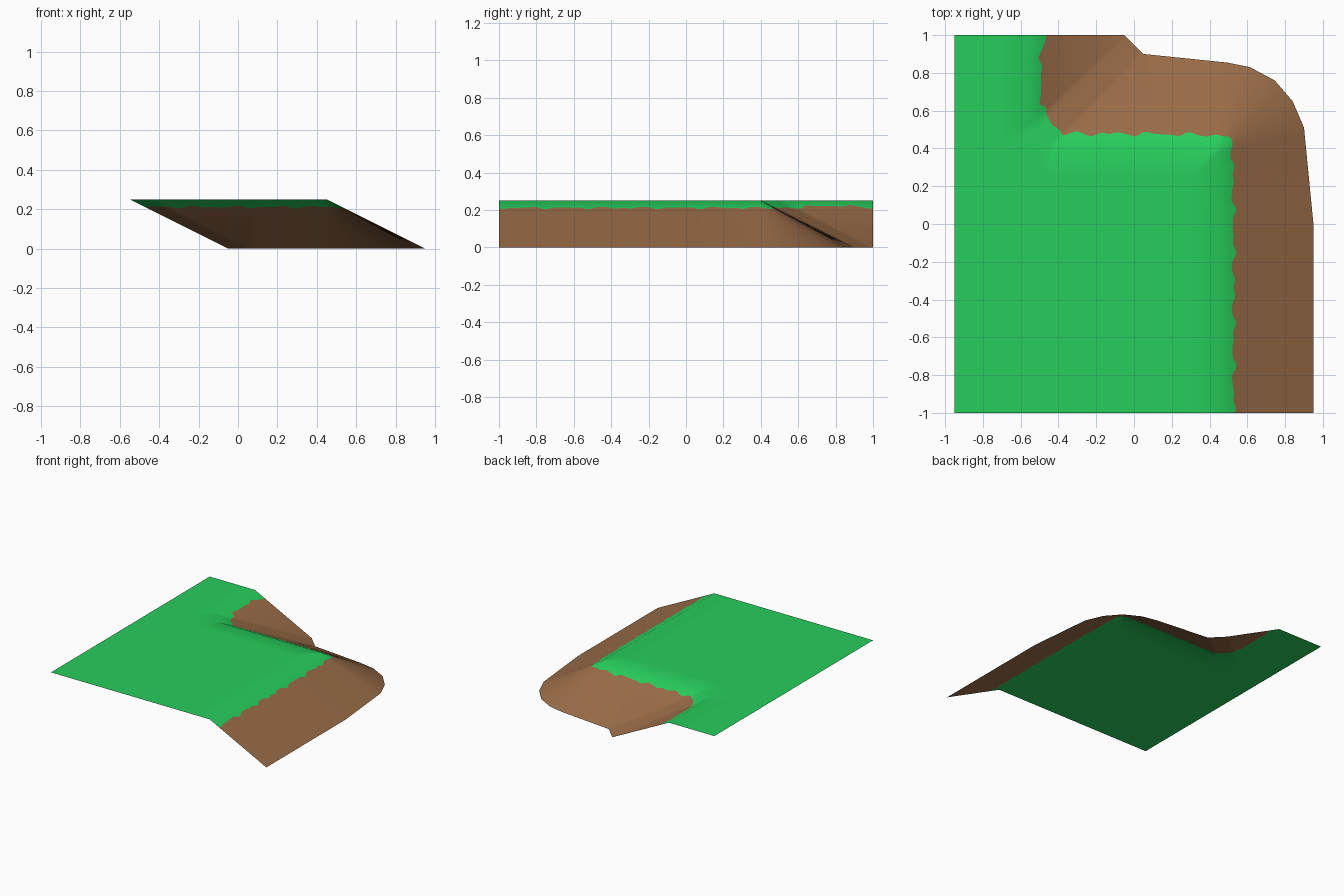
import bpy, bmesh, math
from mathutils import Vector

if "Cube" in bpy.data.objects:
    bpy.data.objects.remove(bpy.data.objects["Cube"])

TOP = 0.25  # plateau height


def material(name, rgb):
    m = bpy.data.materials.new(name)
    m.diffuse_color = (*rgb, 1)
    m.use_nodes = True
    m.node_tree.nodes["Principled BSDF"].inputs["Base Color"].default_value = m.diffuse_color
    return m


# Stations along the bank: (inner grass line, plateau edge, foot of slope)
corner = [(.90, .51), (.84, .65), (.745, .76), (.615, .83), (.49, .855)]
stations = [((.30, -1), (.45, -1), (.95, -1)),
            ((.30, 0), (.45, 0), (.95, 0))]
stations += [((.30, .25), (.45, .40), p) for p in corner]
stations += [((.05, .25), (.05, .40), (.05, .90)),
             ((-.51, .25), (-.45, .40), (.05, .90)),
             ((-.70, .44), (-.55, .50), (-.05, 1)),
             ((-.70, 1), (-.55, 1), (-.05, 1))]


def lip(s, p):
    """Wavy fraction down the slope where grass gives way to earth."""
    f = .155 + .015 * math.sin(31 * s) + .012 * math.sin(53 * s + 1) + .006 * math.sin(83 * s)
    if p.x < -.4 and p.y > .5:  # the grass recedes on the short back bank
        f -= .045 * math.sin(math.pi * (p.y - .5) / .5)
    return f


# Resample the stations into rows: inner, edge, lip, foot
rows, s = [], 0
for k, (a, b) in enumerate(zip(stations, stations[1:])):
    a, b = [[Vector(p) for p in st] for st in (a, b)]
    mid = (a[1].lerp(a[2], .16) - b[1].lerp(b[2], .16)).length
    n = max(2, round(mid / .022))
    last = k == len(stations) - 2
    for i in range(n + last):
        t = i / n
        inner, edge, foot = [p.lerp(q, t) for p, q in zip(a, b)]
        f = lip(s + mid * t, edge)
        rows.append((inner.to_3d() + Vector((0, 0, TOP)),
                     edge.to_3d() + Vector((0, 0, TOP)),
                     edge.lerp(foot, f).to_3d() + Vector((0, 0, TOP * (1 - f))),
                     foot.to_3d()))
    s += mid


def build(name, columns, mat, outer=()):
    """Strips between the given row columns, plus a flat fill to the outer corners."""
    bm = bmesh.new()
    grid = [[bm.verts.new(r[c]) for c in columns] for r in rows]
    for r, q in zip(grid, grid[1:]):
        for j in range(len(columns) - 1):
            bm.faces.new((r[j], r[j + 1], q[j + 1], q[j]))
    if outer:
        fill = [r[0] for r in grid] + [bm.verts.new((x, y, TOP)) for x, y in outer]
        bm.faces.new(fill)
    bmesh.ops.remove_doubles(bm, verts=bm.verts, dist=1e-4)
    bmesh.ops.triangulate(bm, faces=[f for f in bm.faces if len(f.verts) > 4])
    bmesh.ops.recalc_face_normals(bm, faces=bm.faces)
    if sum(f.normal.z * f.calc_area() for f in bm.faces) < 0:
        bmesh.ops.reverse_faces(bm, faces=bm.faces)
    for f in bm.faces:
        f.smooth = True
    mesh = bpy.data.meshes.new(name)
    bm.to_mesh(mesh)
    bm.free()
    mesh.materials.append(mat)
    bpy.context.collection.objects.link(bpy.data.objects.new(name, mesh))


# Grass plateau with its overhanging wavy lip, and the bare earth slope below
build("grass_plateau", (0, 1, 2), material("grass", (.02, .61, .107)),
      outer=[(-.95, 1), (-.95, -1)])
build("earth_slope", (2, 3), material("earth", (.32, .15, .065)))
